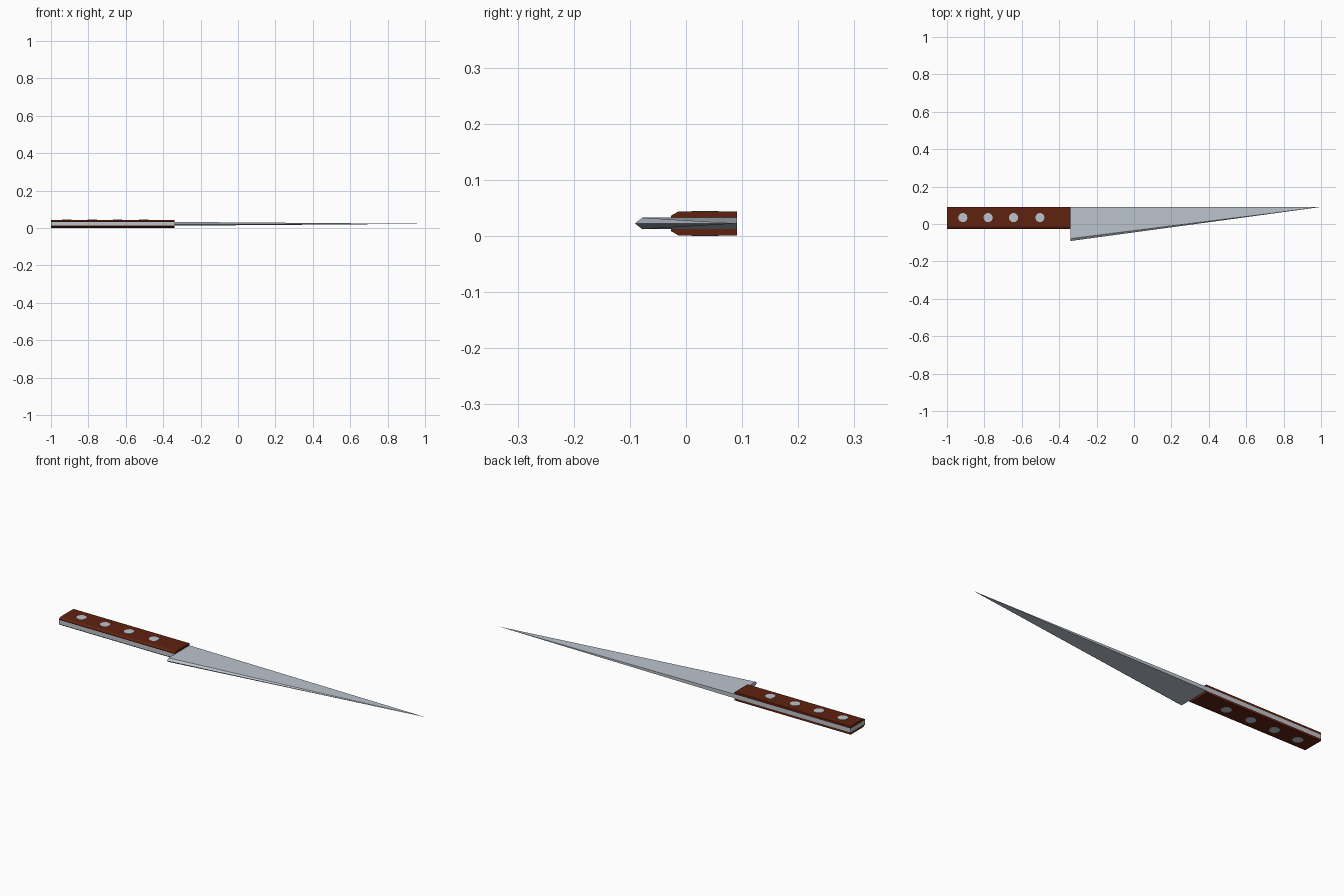
import bpy, bmesh, math
from mathutils import Matrix

if "Cube" in bpy.data.objects:
    bpy.data.objects.remove(bpy.data.objects["Cube"])

ZC = 0.0225          # mid plane of the knife
SPINE = 0.091        # y of the straight back
X0, X1 = -1.0, -0.34  # handle ends


def material(name, rgb):
    m = bpy.data.materials.new(name)
    m.diffuse_color = (*rgb, 1)
    m.use_nodes = True
    m.node_tree.nodes["Principled BSDF"].inputs["Base Color"].default_value = m.diffuse_color
    return m


steel = material("steel", (0.50, 0.55, 0.61))
wood = material("red_brown_wood", (0.115, 0.016, 0.005))


def finish(name, bm, mat):
    bmesh.ops.recalc_face_normals(bm, faces=bm.faces)
    me = bpy.data.meshes.new(name)
    bm.to_mesh(me)
    bm.free()
    me.materials.append(mat)
    ob = bpy.data.objects.new(name, me)
    bpy.context.collection.objects.link(ob)
    return ob


def prism(name, section, mat):
    """Run a (y, z) section along the handle."""
    bm = bmesh.new()
    face = bm.faces.new([bm.verts.new((X0, y, z)) for y, z in section])
    ext = bmesh.ops.extrude_face_region(bm, geom=[face])["geom"]
    verts = [g for g in ext if isinstance(g, bmesh.types.BMVert)]
    bmesh.ops.translate(bm, verts=verts, vec=(X1 - X0, 0, 0))
    # extrude_face_region keeps the starting face when it has no neighbours
    if not face.is_valid:
        bmesh.ops.holes_fill(bm, edges=bm.edges)
    return finish(name, bm, mat)


# Blade: bevelled heel section drawn to a single point at the tip
T = 0.0102
heel = [(SPINE, T), (-0.078, T), (-0.091, 0), (-0.078, -T), (SPINE, -T)]
bm = bmesh.new()
ring = [bm.verts.new((X1, y, ZC + z)) for y, z in heel]
tip = bm.verts.new((1.0, SPINE, ZC))
bm.faces.new(ring)
for a, b in zip(ring, ring[1:] + ring[:1]):
    bm.faces.new((a, b, tip))
finish("blade", bm, steel)

# Full-length tang between the two wooden scales
prism("tang", [(SPINE, ZC + T), (-0.027, ZC + T),
               (-0.027, ZC - T), (SPINE, ZC - T)], steel)

# Handle scales, chamfered along the lower edge
for side, name in ((1, "upper_handle_scale"), (-1, "lower_handle_scale")):
    prism(name, [(SPINE, ZC + side * T), (SPINE, ZC + side * 0.0212),
                 (-0.014, ZC + side * 0.0212), (-0.027, ZC + side * 0.0135),
                 (-0.027, ZC + side * T)], wood)

# Rivets through the handle, showing on both faces
for i, x in enumerate((-0.915, -0.78, -0.644, -0.503)):
    bm = bmesh.new()
    bmesh.ops.create_cone(
        bm, cap_ends=True, segments=10, radius1=0.025, radius2=0.025,
        depth=2 * ZC,
        matrix=Matrix.Translation((x, 0.034, ZC)) @ Matrix.Rotation(math.pi / 10, 4, 'Z'))
    finish(f"rivet_{i + 1}", bm, steel)
